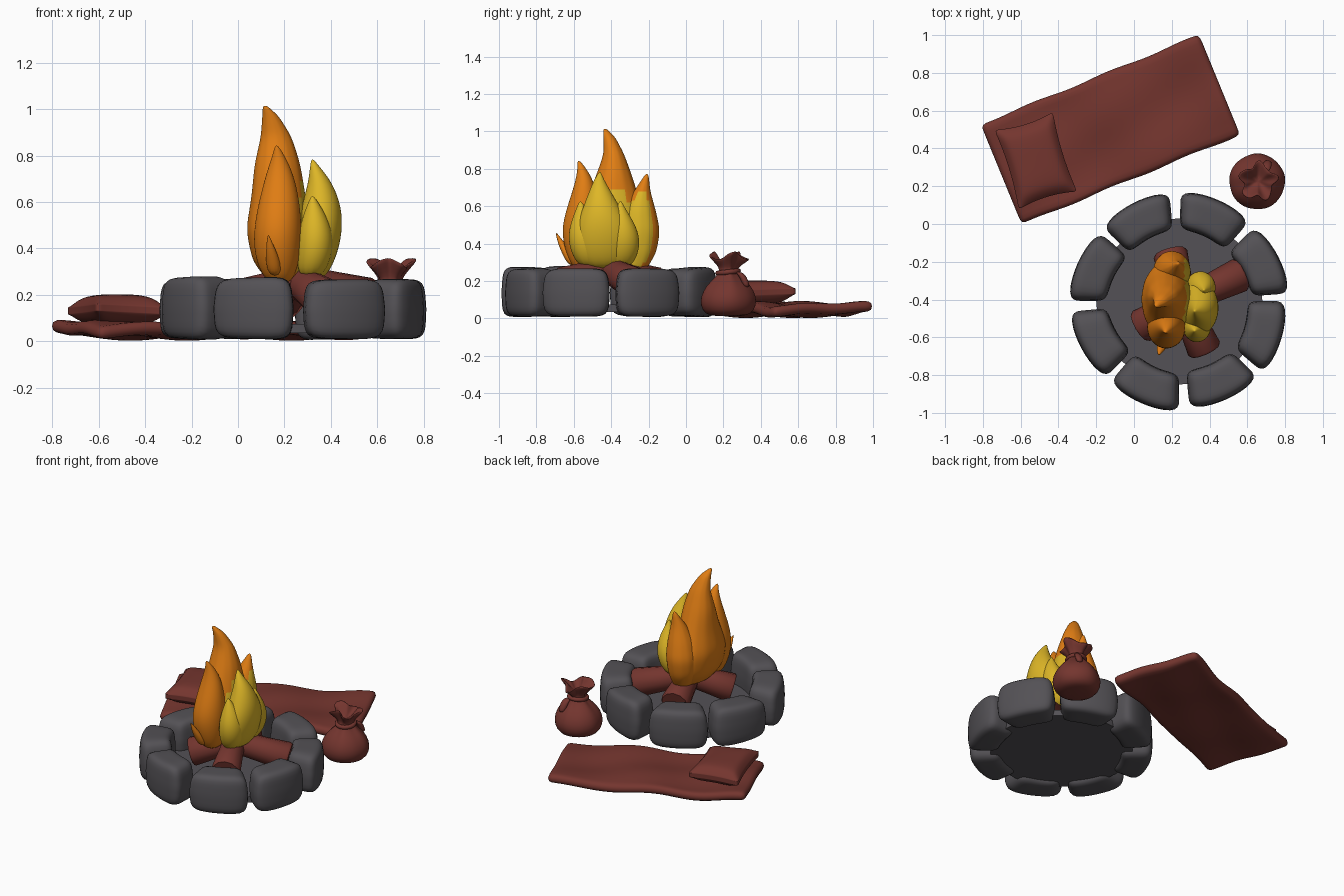
import bpy, bmesh, math, random
from mathutils import Vector, Matrix

if "Cube" in bpy.data.objects:
    bpy.data.objects.remove(bpy.data.objects["Cube"])
random.seed(4)


def material(name, col):
    m = bpy.data.materials.new(name)
    m.diffuse_color = (*col, 1)
    m.use_nodes = True
    m.node_tree.nodes["Principled BSDF"].inputs["Base Color"].default_value = m.diffuse_color
    return m


STONE = material("stone_grey", (0.088, 0.083, 0.092))
BROWN = material("red_brown", (0.175, 0.036, 0.028))
ORANGE = material("flame_orange", (0.76, 0.21, 0.007))
YELLOW = material("flame_yellow", (0.73, 0.47, 0.02))
PIT = Vector((0.24, -0.41, 0))


def finish(name, bm, *mats, subsurf=0, angle=None):
    bmesh.ops.recalc_face_normals(bm, faces=bm.faces)
    me = bpy.data.meshes.new(name)
    bm.to_mesh(me)
    bm.free()
    for m in mats:
        me.materials.append(m)
    ob = bpy.data.objects.new(name, me)
    bpy.context.collection.objects.link(ob)
    me.shade_smooth()
    if angle:
        me.set_sharp_from_angle(angle=math.radians(angle))
    if subsurf:
        mod = ob.modifiers.new("smooth", 'SUBSURF')
        mod.levels = mod.render_levels = subsurf
    return ob


def block(cuts, n):
    """Rounded cube in -1..1 (superellipsoid of power n)."""
    bm = bmesh.new()
    bmesh.ops.create_cube(bm, size=2)
    bmesh.ops.subdivide_edges(bm, edges=bm.edges[:], cuts=cuts, use_grid_fill=True)
    for v in bm.verts:
        v.co /= sum(abs(c) ** n for c in v.co) ** (1 / n)
    return bm


def loft(bm, rings):
    """Skin closed rings of points and cap both ends."""
    vs = [[bm.verts.new(p) for p in r] for r in rings]
    k = len(vs[0])
    for a, b in zip(vs, vs[1:]):
        for i in range(k):
            bm.faces.new((a[i], a[(i + 1) % k], b[(i + 1) % k], b[i]))
    bm.faces.new(vs[0][::-1])
    bm.faces.new(vs[-1])


def ellipse(x, y, z, rx, ry, k=12):
    return [(x + rx * math.cos(t), y + ry * math.sin(t), z)
            for t in (2 * math.pi * i / k for i in range(k))]


# Ring of eight rounded wedge stones
for s in range(8):
    bm = block(9, 5.5)
    a0 = math.radians(25 + 45 * s + random.uniform(-1, 1))
    top = random.uniform(0.265, 0.28)
    tilt, skew = random.uniform(-.01, .01), random.uniform(-.015, .015)
    for v in bm.verts:
        x, y, z = v.co
        taper = 1 - 0.07 * max(z, 0) - 0.04 * max(-z, 0)
        r = 0.472 + 0.103 * x * taper + skew * y
        a = a0 + math.radians(20.3) * y * taper
        h = 0.01 + (top - 0.01) * (z + 1) / 2 + tilt * y * z
        v.co = PIT + Vector((r * math.cos(a), r * math.sin(a), h))
    finish(f"pit_stone_{s + 1}", bm, STONE)

# Floor of the pit
bm = bmesh.new()
loft(bm, [ellipse(PIT.x, PIT.y, z, 0.44, 0.44, 32) for z in (0.035, 0.075)])
finish("pit_floor", bm, STONE, angle=40)

# Four logs leaning together
hub = Vector((0.26, -0.41, 0.26))
ends = [(0.57, -0.265), (0.375, -0.67), (0.03, -0.545), (0.19, -0.15)]
for i, (x, y) in enumerate(ends):
    end = Vector((x, y, 0.18))
    d = end - hub
    bm = bmesh.new()
    loft(bm, [ellipse(0, 0, z * d.length, 0.08 + w, 0.08 + w)
              for z, w in ((0, -.01), (0.5, 0.0), (0.96, 0.012), (1, 0.004))])
    bm.transform(Matrix.Translation(hub) @ d.to_track_quat('Z', 'Y').to_matrix().to_4x4())
    finish(f"log_{i + 1}", bm, BROWN, angle=40)


# Flame tongues: stations of x, y, z, x radius, y radius
def flame(name, stations, base, glow=False):
    bm = bmesh.new()
    loft(bm, [ellipse(*s) for s in stations])
    mats = [base, YELLOW]
    if glow:  # side facing the yellow flame is yellow
        bmesh.ops.subdivide_edges(bm, edges=bm.edges[:], cuts=1, use_grid_fill=True)
        bmesh.ops.smooth_vert(bm, verts=bm.verts, factor=0.3, use_axis_x=True, use_axis_y=True)
        for f in bm.faces:
            c = f.calc_center_median()
            f.material_index = int(c.x > 0.265 and c.z < 0.69)
    finish(name, bm, *(mats if glow else mats[:1]), subsurf=2)


flame("flame_main", [
    (.20, -.40, .25, .06, .13), (.18, -.40, .34, .12, .20), (.17, -.40, .48, .14, .21),
    (.175, -.39, .62, .12, .15), (.17, -.385, .76, .102, .10), (.165, -.385, .88, .068, .055),
    (.14, -.41, .97, .036, .032), (.115, -.435, 1.015, .008, .008)], ORANGE, True)
flame("flame_front", [
    (.18, -.53, .24, .05, .06), (.17, -.535, .34, .10, .11), (.17, -.55, .47, .11, .125),
    (.178, -.55, .60, .092, .088), (.18, -.54, .72, .062, .056), (.175, -.555, .80, .027, .025),
    (.165, -.575, .845, .006, .006)], ORANGE)
flame("flame_back", [
    (.22, -.28, .25, .05, .06), (.20, -.265, .35, .095, .11), (.20, -.25, .47, .105, .115),
    (.21, -.25, .58, .085, .09), (.22, -.235, .68, .05, .045), (.235, -.207, .775, .006, .006)],
    ORANGE, True)
flame("flame_spark", [
    (.16, -.60, .28, .03, .03), (.15, -.635, .35, .032, .03), (.14, -.665, .40, .02, .02),
    (.13, -.695, .46, .003, .003)], ORANGE)
flame("yellow_main", [
    (.32, -.44, .26, .05, .10), (.34, -.44, .35, .085, .15), (.35, -.44, .47, .105, .16),
    (.36, -.45, .58, .09, .11), (.355, -.46, .68, .055, .06), (.335, -.465, .74, .027, .028),
    (.32, -.46, .785, .005, .005)], YELLOW)
flame("yellow_back", [
    (.32, -.35, .27, .05, .06), (.345, -.335, .36, .08, .09), (.36, -.335, .45, .08, .09),
    (.37, -.345, .53, .055, .06), (.375, -.35, .59, .022, .025), (.37, -.35, .63, .004, .004)], YELLOW)
flame("yellow_front", [
    (.31, -.52, .27, .05, .05), (.33, -.535, .36, .08, .09), (.335, -.545, .46, .08, .09),
    (.33, -.555, .55, .05, .05), (.32, -.565, .63, .004, .004)], YELLOW)

# Sleeping mat, gently rippled
bm = bmesh.new()
bmesh.ops.create_cube(bm, size=2)
long_edges = [e for e in bm.edges if abs(e.verts[0].co.x - e.verts[1].co.x) > 1]
bmesh.ops.subdivide_edges(bm, edges=long_edges, cuts=23, use_grid_fill=True)
wide = [e for e in bm.edges if abs(e.verts[0].co.y - e.verts[1].co.y) > 1]
bmesh.ops.subdivide_edges(bm, edges=wide, cuts=11, use_grid_fill=True)
for v in bm.verts:
    x, y, z = v.co
    h = 0.012 * math.sin(6.5 * x + 1.2 * y + 0.6) + 0.006 * math.sin(5 * y - 3 * x)
    edge = 0.008 * math.sin(9 * x) * y
    v.co = (0.627 * x, 0.288 * y + edge * 0.6, 0.048 + 0.029 * z + h)
bm.transform(Matrix.Translation((-0.125, 0.50, 0)) @ Matrix.Rotation(math.radians(22.3), 4, 'Z'))
finish("sleeping_mat", bm, BROWN, subsurf=1)

# Pillow: puffed centre, pinched corners
bm = bmesh.new()
bmesh.ops.create_cube(bm, size=2)
bmesh.ops.subdivide_edges(bm, edges=bm.edges[:], cuts=11, use_grid_fill=True)
for v in bm.verts:
    x, y, z = v.co
    puff = ((1 - x ** 4) * (1 - y ** 4)) ** 0.5
    v.co = (0.162 * x * (0.91 + 0.09 * y * y), 0.22 * y * (0.91 + 0.09 * x * x),
            0.138 + z * (0.016 + 0.048 * puff) + 0.008 * x * y)
bm.transform(Matrix.Translation((-0.52, 0.335, 0)) @ Matrix.Rotation(math.radians(17), 4, 'Z'))
finish("pillow", bm, BROWN, subsurf=1)

# Tied sack: body, neck, flared wavy mouth folding inwards
bm = bmesh.new()
profile = [(.07, .012, 0), (.125, .022, 0), (.15, .07, .01), (.148, .12, .015), (.12, .175, .03),
           (.075, .215, .06), (.045, .25, .08), (.05, .275, .1), (.078, .31, .16), (.098, .335, .2),
           (.088, .342, .2), (.05, .305, .1), (.02, .28, 0)]
rings = []
for r, z, w in profile:
    ring = []
    for i in range(40):
        t = 2 * math.pi * i / 40
        rr = r * (1 + w * math.sin(5 * t + 0.5) + 0.3 * w * math.sin(9 * t))
        lift = 0.022 * math.sin(3 * t + 0.4) * max(0, (z - 0.27) / 0.07)
        ring.append((0.65 + 0.02 * z + rr * math.cos(t), 0.225 + rr * math.sin(t), z + lift))
    rings.append(ring)
loft(bm, rings)
finish("sack", bm, BROWN, subsurf=1)

# Cord around the neck with a hanging end
bm = bmesh.new()
pts = [(.655 + .055 * math.cos(t), .225 + .055 * math.sin(t), .248 + .006 * math.sin(t))
       for t in (2 * math.pi * i / 24 for i in range(24))]
vs = [[bm.verts.new(Vector(p) + .014 * (math.cos(u) * (Vector((p[0] - .655, p[1] - .225, 0)).normalized())
      + math.sin(u) * Vector((0, 0, 1)))) for u in (k * math.pi / 4 for k in range(8))] for p in pts]
for i in range(24):
    for k in range(8):
        a, b = vs[i], vs[(i + 1) % 24]
        bm.faces.new((a[k], a[(k + 1) % 8], b[(k + 1) % 8], b[k]))
finish("sack_cord", bm, BROWN)
bm = bmesh.new()
loft(bm, [ellipse(.69, .275, .25, .018, .018), ellipse(.70, .298, .235, .026, .02),
          ellipse(.705, .315, .20, .026, .02), ellipse(.71, .325, .165, .02, .018)])
finish("sack_cord_end", bm, BROWN, subsurf=1)
